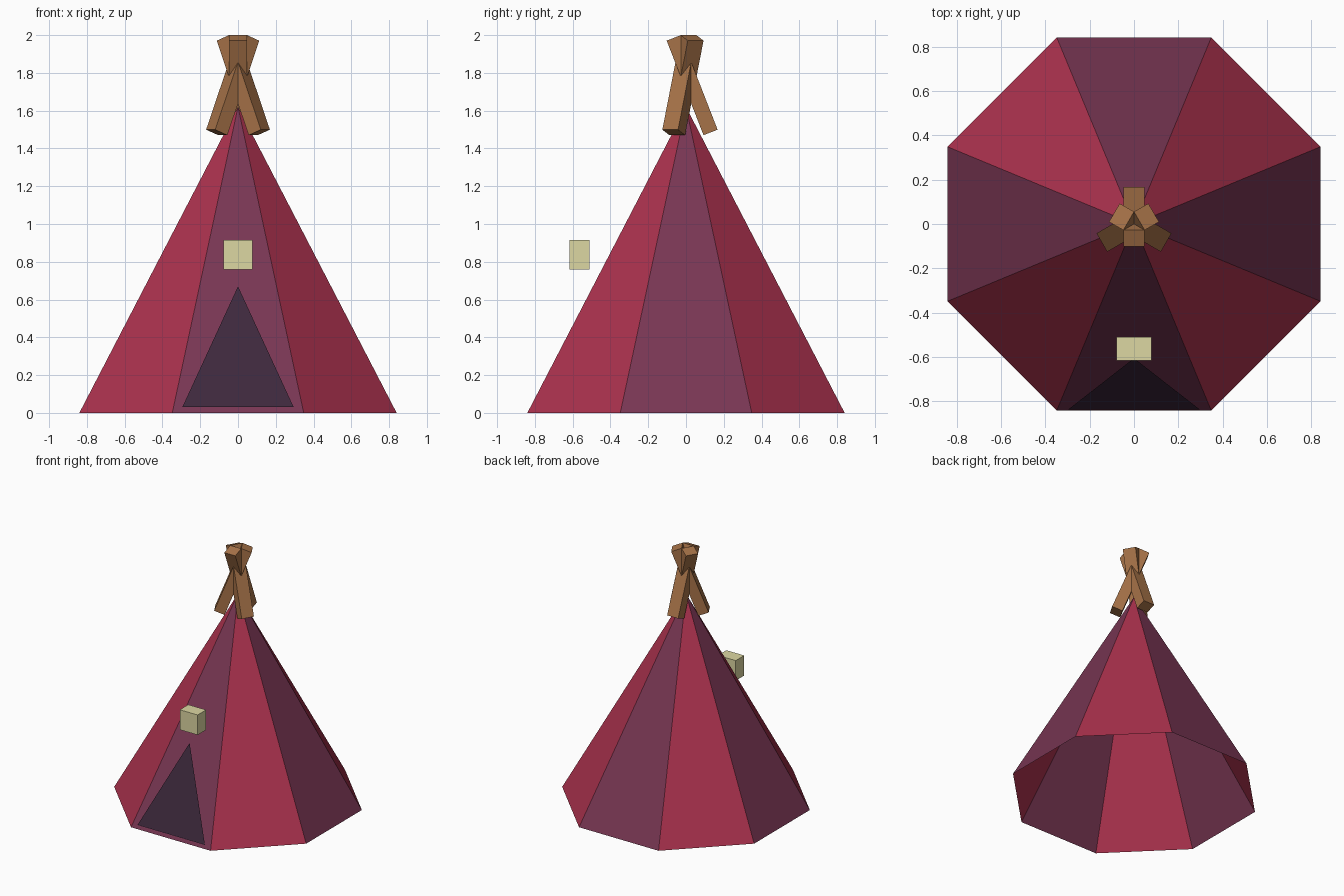
import bpy
import math
from mathutils import Matrix

if "Cube" in bpy.data.objects:
    bpy.data.objects.remove(bpy.data.objects["Cube"], do_unlink=True)


def material(name, rgb):
    """Flat material from display colour values (0-255)."""
    colour = [((c / 255 + 0.055) / 1.055) ** 2.4 for c in rgb] + [1.0]
    mat = bpy.data.materials.new(name)
    mat.use_nodes = True
    mat.diffuse_color = colour
    bsdf = mat.node_tree.nodes["Principled BSDF"]
    bsdf.inputs["Base Color"].default_value = colour
    bsdf.inputs["Roughness"].default_value = 0.9
    return mat


red = material("red cloth", (172, 50, 78))
purple = material("purple cloth", (120, 54, 83))
dark = material("dark opening", (62, 41, 61))
wood = material("brown wood", (166, 114, 72))
cream = material("cream lantern", (220, 215, 162))


def box(name, size, transform, mat):
    bpy.ops.mesh.primitive_cube_add(size=1)
    obj = bpy.context.object
    obj.name = name
    obj.data.transform(transform @ Matrix.Diagonal((*size, 1)))
    obj.data.materials.append(mat)
    return obj


# Eight-sided cloth cone, open underneath, with alternating panels
HEIGHT, APOTHEM = 1.62, 0.84
bpy.ops.mesh.primitive_cone_add(
    vertices=8, radius1=APOTHEM / math.cos(math.pi / 8), radius2=0,
    depth=HEIGHT, end_fill_type='NOTHING')
tent = bpy.context.object
tent.name = "tent_cloth"
tent.data.transform(Matrix.Translation((0, 0, HEIGHT / 2))
                    @ Matrix.Rotation(math.pi / 8, 4, 'Z'))
tent.data.materials.append(red)
tent.data.materials.append(purple)
for face in tent.data.polygons:
    straight = min(abs(face.center.x), abs(face.center.y)) < 0.05
    face.material_index = 1 if straight else 0

# Triangular doorway sheet leaning in front of the front panel
mesh = bpy.data.meshes.new("doorway")
mesh.from_pydata([(-0.295, -0.835, 0.03), (0.295, -0.835, 0.03),
                  (0, -0.605, 0.67)], [], [(0, 1, 2)])
mesh.materials.append(dark)
bpy.context.collection.objects.link(bpy.data.objects.new("doorway", mesh))

# Lantern block above the doorway
box("lantern", (0.156, 0.106, 0.158),
    Matrix.Translation((0, -0.563, 0.837)), cream)

# Three crossed pole ends at the peak
for i, name in enumerate(("back_pole", "right_pole", "left_pole")):
    place = (Matrix.Rotation(i * math.tau / 3, 4, 'Z')
             @ Matrix.Translation((0, 0.0325, 1.735))
             @ Matrix.Rotation(math.radians(21.3), 4, 'X'))
    box(name, (0.096, 0.08, 0.537), place, wood)
